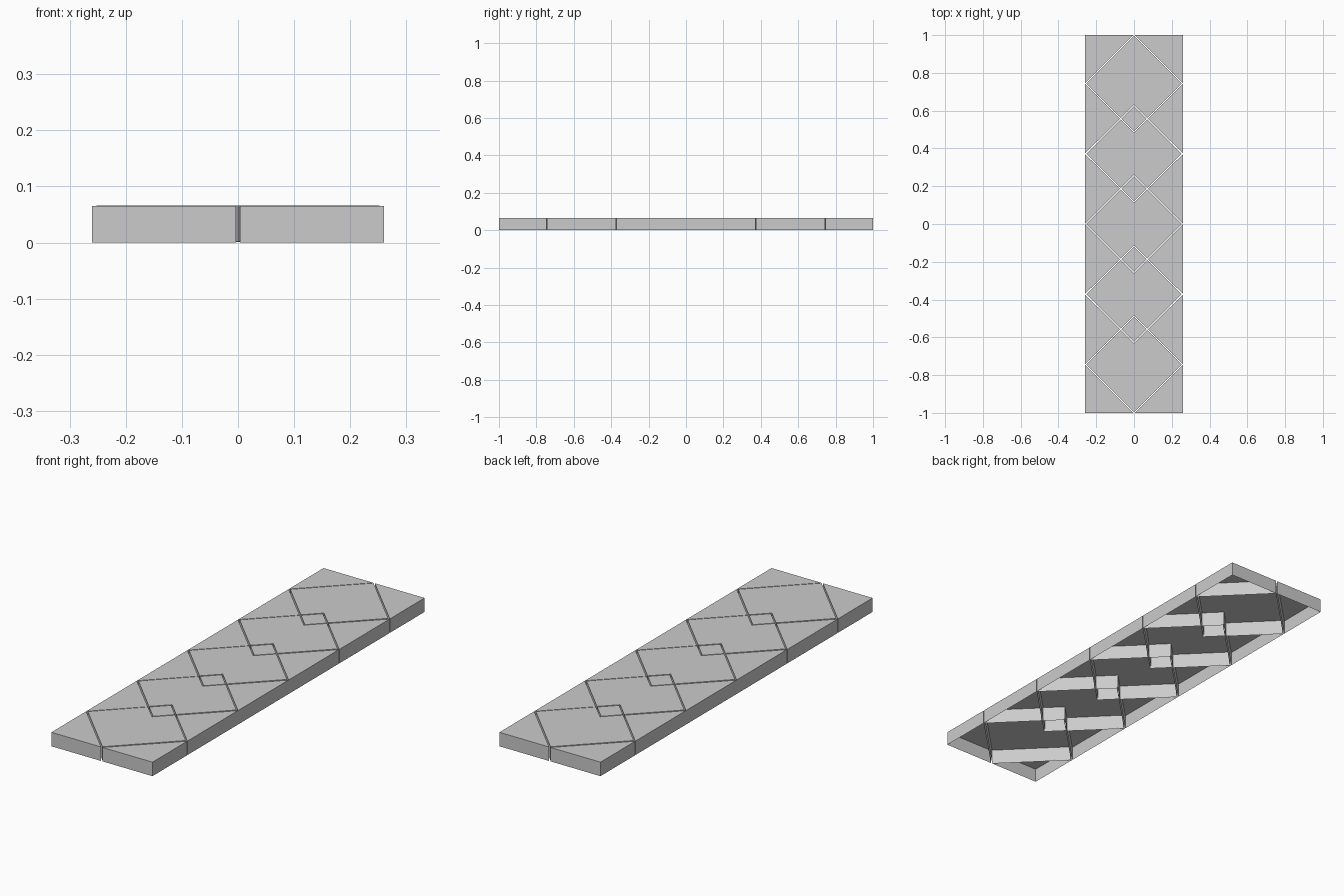
import bpy, bmesh

if "Cube" in bpy.data.objects:
    bpy.data.objects.remove(bpy.data.objects["Cube"])

W = 0.26       # half width of the slab
P = 0.372      # spacing of the large diamonds along y
R = 0.256      # half diagonal of a large diamond
G = 0.004      # half joint, measured along x or y
H = P / 2


def tile(name, pts, z0, z1):
    """Open-bottomed tile: flat top and vertical sides."""
    area = sum(a[0] * b[1] - b[0] * a[1] for a, b in zip(pts, pts[1:] + pts[:1]))
    if area < 0:
        pts = pts[::-1]
    bm = bmesh.new()
    low = [bm.verts.new((x, y, z0)) for x, y in pts]
    top = [bm.verts.new((x, y, z1)) for x, y in pts]
    bm.faces.new(top)
    n = len(pts)
    for i in range(n):
        j = (i + 1) % n
        bm.faces.new((low[i], low[j], top[j], top[i]))
    me = bpy.data.meshes.new(name)
    bm.to_mesh(me)
    bm.free()
    ob = bpy.data.objects.new(name, me)
    bpy.context.collection.objects.link(ob)
    return ob


centres = [P * k for k in range(-2, 3)]

# Large overlapping diamonds, notched where a small diamond sits
for k, c in enumerate(centres):
    r = R - G
    pts = [(-r, c)]
    for s, notched in ((-1, k > 0), (1, k < 4)):
        if notched:
            dx, tip = R - H, P - R - G
            side = [(-dx, c + s * (H - G)), (0, c + s * tip), (dx, c + s * (H - G))]
        else:
            side = [(0, c + s * r)]
        pts += side if s < 0 else side[::-1]
        if s < 0:
            pts.append((r, c))
    tile("large_diamond_tile", pts, 0.002, 0.066)

# Small diamonds and edge triangles between neighbouring large diamonds
for c in centres[:-1]:
    m = c + H
    d = R - H - G
    tile("small_diamond_tile", [(d, m), (0, m + d), (-d, m), (0, m - d)], 0.001, 0.0655)
    for s in (-1, 1):
        tile("edge_triangle_tile",
             [(s * W, m - H + 0.001), (s * W, m + H - 0.001), (s * (R + G - H), m)],
             0.0, 0.065)

# Corner triangles at both ends
for sx in (-1, 1):
    for sy in (-1, 1):
        tile("corner_triangle_tile",
             [(sx * W, sy * (2 * P + 0.001)), (sx * W, sy), (sx * (2 * P + R + G - 1), sy)],
             0.0, 0.065)
